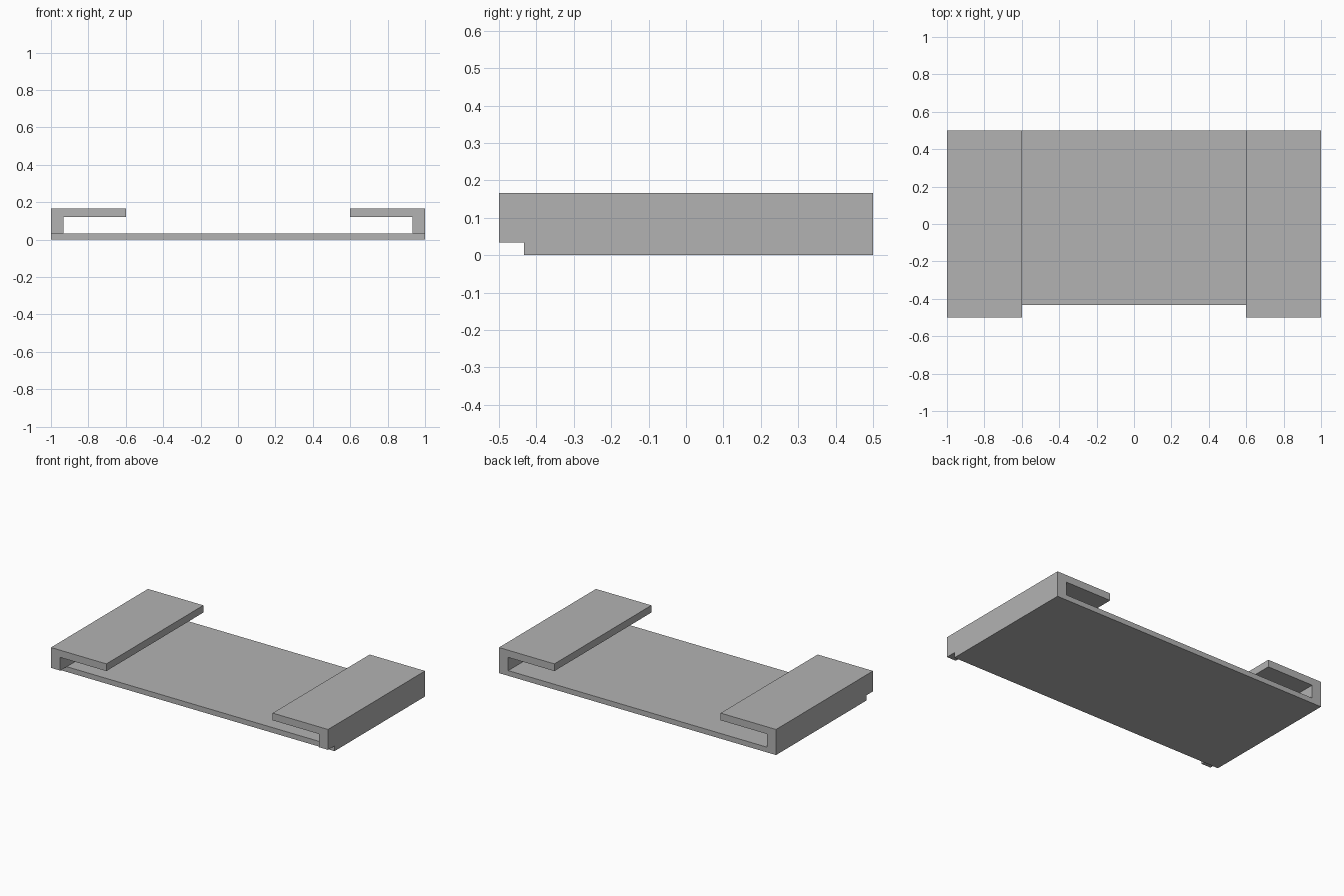
import bpy
import bmesh
from mathutils import Vector

cube = bpy.data.objects.get("Cube")
if cube:
    bpy.data.objects.remove(cube, do_unlink=True)

grey = bpy.data.materials.new("plain_grey")
grey.use_nodes = True
colour = (0.45, 0.45, 0.45, 1)
grey.diffuse_color = colour
grey.node_tree.nodes["Principled BSDF"].inputs["Base Color"].default_value = colour

# Main dimensions
half_width, wall_inner, lip_inner = 1.0, 0.933, 0.6
floor_top, lip_under, height = 0.034, 0.12, 0.167
back, floor_front, rail_front = 0.5, -0.433, -0.5

# Cross-sections: a floor strip and a hooked rail on each side
floor = [(-half_width, 0), (half_width, 0), (half_width, floor_top),
         (wall_inner, floor_top), (-wall_inner, floor_top), (-half_width, floor_top)]
rail = [(wall_inner, floor_top), (half_width, floor_top), (half_width, height),
        (lip_inner, height), (lip_inner, lip_under), (wall_inner, lip_under)]
mirrored_rail = [(-x, z) for x, z in reversed(rail)]

bm = bmesh.new()


def add_section(points):
    return bm.faces.new([bm.verts.new((x, back, z)) for x, z in points])


def extrude(faces, distance):
    result = bmesh.ops.extrude_face_region(bm, geom=faces)["geom"]
    verts = [g for g in result if isinstance(g, bmesh.types.BMVert)]
    bmesh.ops.translate(bm, verts=verts, vec=Vector((0, -distance, 0)))
    return [g for g in result if isinstance(g, bmesh.types.BMFace)]


for section in (floor, rail, mirrored_rail):
    add_section(section)
bmesh.ops.remove_doubles(bm, verts=bm.verts[:], dist=0.0001)

# Floor and rails run together, then the rails continue past the floor
caps = extrude(bm.faces[:], back - floor_front)
rail_caps = [f for f in caps if f.calc_center_median().z > floor_top]
extrude(rail_caps, floor_front - rail_front)

# Merge flat seams into clean faces
bmesh.ops.recalc_face_normals(bm, faces=bm.faces[:])
bmesh.ops.dissolve_limit(bm, angle_limit=0.01, verts=bm.verts[:], edges=bm.edges[:])

mesh = bpy.data.meshes.new("slotted_tray")
bm.to_mesh(mesh)
bm.free()
mesh.materials.append(grey)
tray = bpy.data.objects.new("slotted_tray", mesh)
bpy.context.collection.objects.link(tray)
